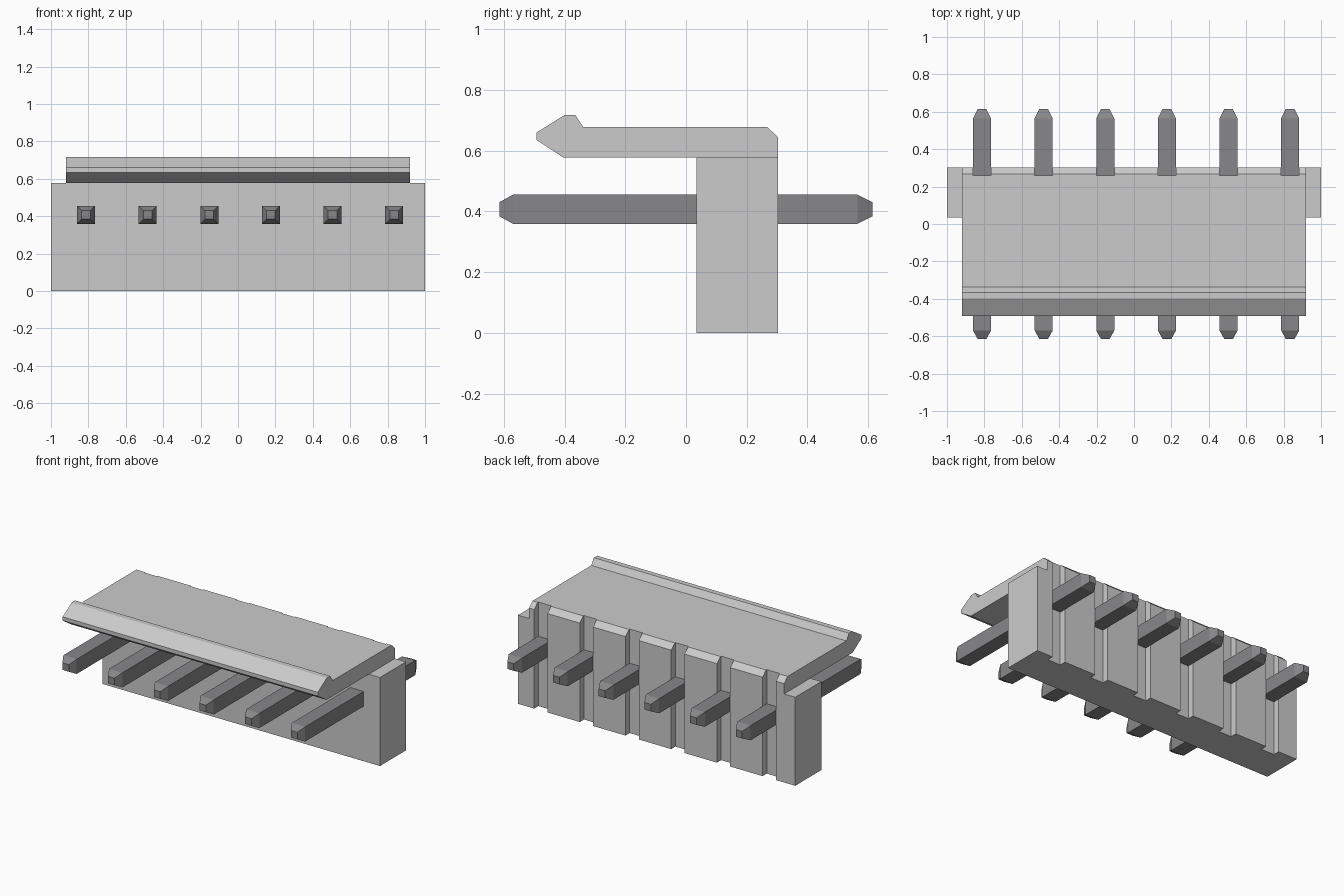
import bpy, bmesh
from mathutils import Vector

cube = bpy.data.objects.get("Cube")
if cube:
    bpy.data.objects.remove(cube, do_unlink=True)


def material(name, rgb):
    m = bpy.data.materials.new(name)
    m.use_nodes = True
    m.diffuse_color = (*rgb, 1)
    m.node_tree.nodes["Principled BSDF"].inputs["Base Color"].default_value = (*rgb, 1)
    return m


def finish(name, bm, mat):
    bmesh.ops.recalc_face_normals(bm, faces=bm.faces)
    me = bpy.data.meshes.new(name)
    bm.to_mesh(me)
    bm.free()
    ob = bpy.data.objects.new(name, me)
    bpy.context.collection.objects.link(ob)
    me.materials.append(mat)
    return ob


def extrude(name, points, direction, mat):
    """Close a flat outline and sweep it along a direction."""
    bm = bmesh.new()
    face = bm.faces.new([bm.verts.new(p) for p in points])
    res = bmesh.ops.extrude_face_region(bm, geom=[face])
    verts = [v for v in res["geom"] if isinstance(v, bmesh.types.BMVert)]
    bmesh.ops.translate(bm, verts=verts, vec=Vector(direction))
    return finish(name, bm, mat)


housing_mat = material("light grey plastic", (0.60, 0.60, 0.60))
pin_mat = material("dark grey metal", (0.245, 0.245, 0.255))

PIN_X = [-0.8125 + 0.3295 * i for i in range(6)]
PIN_Z, HALF = 0.407, 0.048
FRONT, BACK, FLOOR = 0.034, 0.303, 0.26
BASE_TOP = 0.577

# Upright base: plan outline with a vertical groove behind each pin
plan = [(1, BACK), (1, FRONT), (-1, FRONT), (-1, BACK)]
for x in PIN_X:
    plan += [(x - HALF, BACK), (x - HALF, FLOOR), (x + HALF, FLOOR), (x + HALF, BACK)]
extrude("base_wall", [(x, y, 0) for x, y in plan], (0, 0, BASE_TOP), housing_mat)

# Locking plate with hooked front lip
profile = [(-0.492, 0.660), (-0.399, 0.718), (-0.365, 0.718), (-0.338, 0.678),
           (0.267, 0.678), (BACK, 0.645), (BACK, BASE_TOP), (-0.403, BASE_TOP),
           (-0.492, 0.635)]
plate = extrude("locking_plate", [(-0.92, y, z) for y, z in profile],
                (1.84, 0, 0), housing_mat)

# Continue the grooves up through the rear edge of the plate
bm = bmesh.new()
for x in PIN_X:
    res = bmesh.ops.create_cube(bm, size=1)
    bmesh.ops.scale(bm, verts=res["verts"], vec=(2 * HALF, 0.2, 0.4))
    bmesh.ops.translate(bm, verts=res["verts"], vec=(x, FLOOR + 0.1, 0.63))
cutter = finish("groove_cutter", bm, housing_mat)
cutter.hide_render = True
mod = plate.modifiers.new("grooves", 'BOOLEAN')
mod.operation = 'DIFFERENCE'
mod.solver = 'EXACT'
mod.object = cutter
bpy.context.view_layer.objects.active = plate
bpy.ops.object.modifier_apply(modifier=mod.name)
bpy.data.objects.remove(cutter, do_unlink=True)

# Square pins with tapered ends
STATIONS = [(-0.615, 0.023), (-0.57, HALF), (0.565, HALF), (0.615, 0.023)]
for i, x in enumerate(PIN_X):
    bm = bmesh.new()
    rings = [[bm.verts.new((x + sx * h, y, PIN_Z + sz * h))
              for sx, sz in ((-1, -1), (1, -1), (1, 1), (-1, 1))]
             for y, h in STATIONS]
    for a, b in zip(rings, rings[1:]):
        for k in range(4):
            n = (k + 1) % 4
            bm.faces.new((a[k], a[n], b[n], b[k]))
    bm.faces.new(rings[0])
    bm.faces.new(rings[-1])
    finish(f"pin_{i + 1}", bm, pin_mat)
